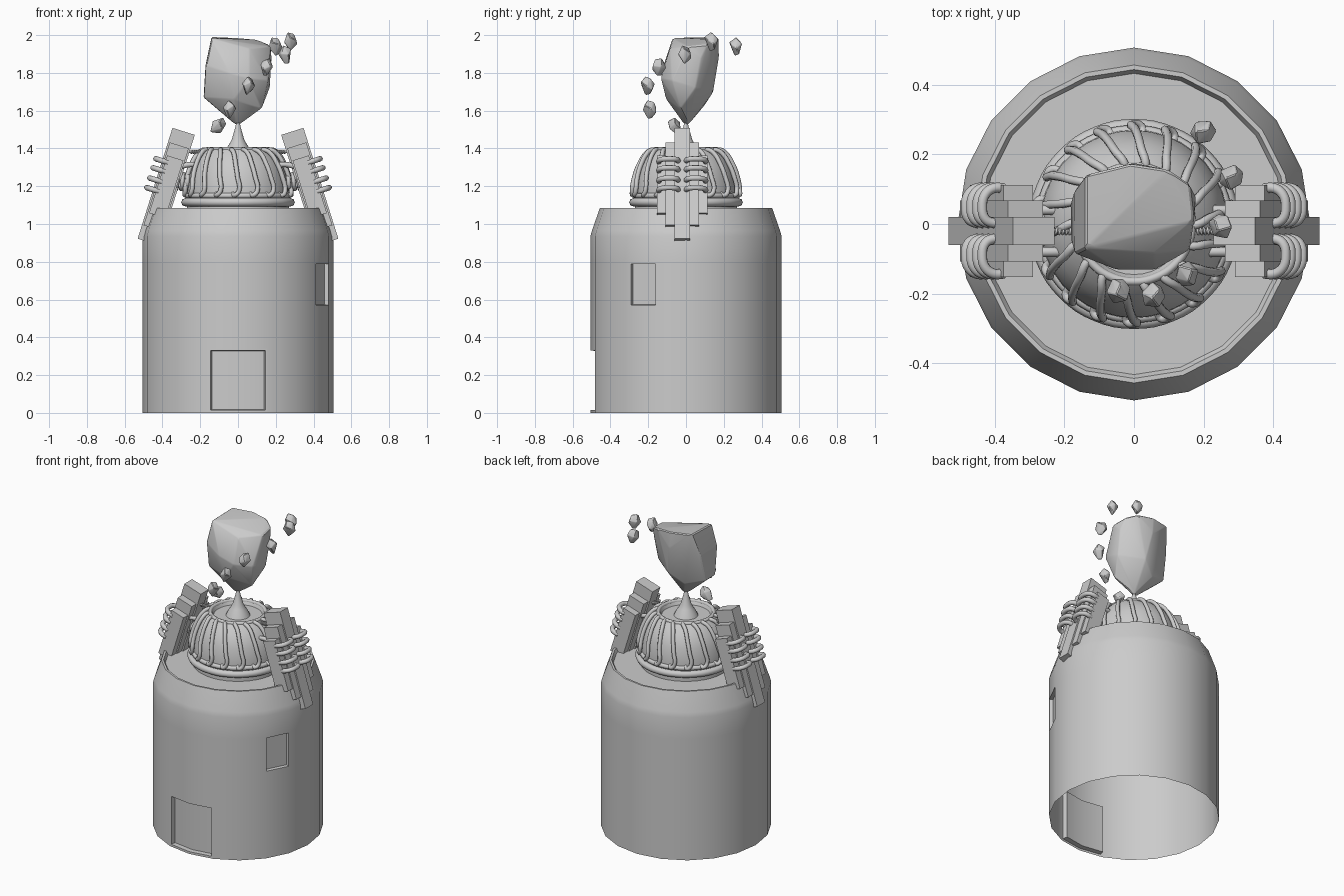
import bpy, bmesh, random
from math import sin, cos, pi, radians
from mathutils import Vector, Matrix

if "Cube" in bpy.data.objects:
    bpy.data.objects.remove(bpy.data.objects["Cube"])

random.seed(4)


def finish(name, bm, angle=35):
    me = bpy.data.meshes.new(name)
    bm.to_mesh(me)
    bm.free()
    me.polygons.foreach_set("use_smooth", [True] * len(me.polygons))
    me.set_sharp_from_angle(angle=radians(angle))
    ob = bpy.data.objects.new(name, me)
    bpy.context.collection.objects.link(ob)
    return ob


def lathe(profile, sides):
    """Revolve (radius, z) points, outside first; radius 0 closes at a point."""
    bm = bmesh.new()
    rings = []
    for r, z in profile:
        if r == 0:
            rings.append([bm.verts.new((0, 0, z))] * sides)
        else:
            rings.append([bm.verts.new((r * cos(2 * pi * i / sides), r * sin(2 * pi * i / sides), z))
                          for i in range(sides)])
    for a, b in zip(rings, rings[1:]):
        for i in range(sides):
            j = (i + 1) % sides
            bm.faces.new(list(dict.fromkeys((a[i], a[j], b[j], b[i]))))
    bm.normal_update()
    return bm


def tubes(name, paths, radius, cyclic=False):
    cu = bpy.data.curves.new(name, 'CURVE')
    cu.dimensions = '3D'
    cu.bevel_depth = radius
    cu.bevel_resolution = 2
    cu.use_fill_caps = True
    cu.resolution_u = 4
    for path in paths:
        sp = cu.splines.new('BEZIER')
        sp.bezier_points.add(len(path) - 1)
        for bp, co in zip(sp.bezier_points, path):
            bp.co = co
            bp.handle_left_type = bp.handle_right_type = 'AUTO'
        sp.use_cyclic_u = cyclic
    ob = bpy.data.objects.new(name, cu)
    bpy.context.collection.objects.link(ob)
    bpy.ops.object.select_all(action='DESELECT')
    ob.select_set(True)
    bpy.context.view_layer.objects.active = ob
    bpy.ops.object.convert(target='MESH')
    me = bpy.context.object.data
    me.polygons.foreach_set("use_smooth", [True] * len(me.polygons))
    me.set_sharp_from_angle(angle=radians(50))


def hull(name, points, bevel):
    bm = bmesh.new()
    for p in points:
        bm.verts.new(p)
    res = bmesh.ops.convex_hull(bm, input=bm.verts[:])
    loose = [v for v in bm.verts if not v.link_faces]
    bmesh.ops.delete(bm, geom=loose, context='VERTS')
    bmesh.ops.dissolve_limit(bm, angle_limit=radians(8), verts=bm.verts[:], edges=bm.edges[:])
    bmesh.ops.recalc_face_normals(bm, faces=bm.faces[:])
    bmesh.ops.bevel(bm, geom=bm.edges[:], offset=bevel, segments=1, affect='EDGES', clamp_overlap=True)
    return finish(name, bm, 28)


def polar(r, deg, z):
    return (r * cos(radians(deg)), r * sin(radians(deg)), z)


# Tower shell: open bottom, tapered shoulder, shallow rim around a floor
bm = lathe([(.506, 0), (.506, .004), (.506, .341), (.506, .565), (.506, .795), (.506, .935),
            (.498, .965), (.456, 1.085), (.443, 1.085), (.432, 1.064), (.24, 1.064), (0, 1.064)], 20)


def recess(x, y, z, reach, margin, depth):
    faces = [f for f in bm.faces if (f.calc_center_median() - Vector((x, y, z))).length < reach]
    bmesh.ops.inset_region(bm, faces=faces, thickness=margin, depth=0, use_even_offset=True)
    bmesh.ops.inset_region(bm, faces=faces, thickness=.002, depth=-depth, use_even_offset=True)


recess(0, -.49, .172, .1, .011, .03)                                  # doorway
recess(.5 * cos(radians(27)), -.5 * sin(radians(27)), .68, .05, .006, .022)  # window
finish("tower_body", bm, 35)

# Dome, recessed cap and central spike
finish("dome", lathe([(.27, 1.06), (.27, 1.16), (.268, 1.2), (.255, 1.27), (.235, 1.32), (.205, 1.365),
                      (.175, 1.395), (.155, 1.395), (.145, 1.375), (0, 1.375)], 36))
finish("spike", lathe([(.075, 1.37), (.058, 1.405), (.045, 1.425), (.032, 1.45), (.015, 1.51),
                       (.007, 1.545), (0, 1.565)], 20), 60)

for name, r, z, t in (("dome_base_ring", .279, 1.115, .022), ("dome_lower_ring", .268, 1.15, .015),
                      ("dome_top_ring", .165, 1.395, .012)):
    tubes(name, [[polar(r, i * 22.5, z) for i in range(16)]], t, True)

# Curved ribs hooked at both ends
rib = [(.255, -4, 1.165), (.281, -2, 1.152), (.285, 3, 1.175), (.273, 1.5, 1.25),
       (.247, -1, 1.32), (.212, -4, 1.375), (.185, -8, 1.393), (.165, -10, 1.392)]
tubes("dome_ribs", [[polar(r, a + i * 20 + 8, z) for r, a, z in rib] for i in range(18)], .0125)

# Tilted clamps on both sides
YC = -.02
for s, side in ((-1, "left"), (1, "right")):
    up = Vector((-s * .30, 0, .954)).normalized()
    out = Vector((s * .954, 0, .30)).normalized()
    yax = Vector((0, 1, 0))
    mid = Vector((s * .38, YC, 1.197))

    def at(n, y, u):
        return mid + out * n + yax * y + up * u

    for k, (thick, width, length) in enumerate(((.124, .08, .615), (.106, .175, .46), (.09, .265, .32))):
        bm = bmesh.new()
        bmesh.ops.create_cube(bm, size=1)
        for v in bm.verts:
            v.co = at(v.co.x * thick, v.co.y * width, v.co.z * length)
        bmesh.ops.recalc_face_normals(bm, faces=bm.faces[:])
        finish(f"{side}_clamp_slab_{k + 1}", bm)

    # looped pipes on the outer face
    loops = []
    for u in (-.035, .018, .075, .125):
        for m in (-1, 1):
            loops.append([at(n, m * y, u) for n, y in ((.03, .122), (.062, .123), (.088, .105),
                                                       (.097, .07), (.088, .035), (.06, .022), (.03, .022))])
    tubes(f"{side}_clamp_pipes", loops, .0145)

    # threaded rod and springs linking clamp to dome
    tubes(f"{side}_link_rod", [[(s * .16, YC, 1.382), (s * .3, YC, 1.382)]], .007)
    for name, zc, x0, x1, rad, turns, t in (("thread", 1.382, .17, .25, .009, 8, .0035),
                                            ("spring", 1.225, .255, .36, .04, 4, .011)):
        tubes(f"{side}_link_{name}", [[(s * (x0 + (x1 - x0) * i / (6 * turns)), YC + rad * cos(i * pi / 3),
                                       zc + rad * sin(i * pi / 3)) for i in range(6 * turns + 1)]], t)
    tubes(f"{side}_inner_pipes", [[(s * .2, YC + d, 1.31), (s * .25, YC + d, 1.315), (s * .32, YC + d, 1.3)]
                                  for d in (-.06, .06)], .014)

# Floating crystal
hull("crystal", [
    (-.14, .14, 1.99), (-.01, .172, 1.985), (.10, .155, 1.975), (.16, .115, 1.95), (.172, .01, 1.94),
    (-.14, -.07, 1.985), (.06, -.085, 1.93), (-.172, .095, 1.84), (.178, .08, 1.88), (.0, .175, 1.88),
    (-.17, -.085, 1.84), (-.05, -.132, 1.80), (.06, -.132, 1.77), (.16, -.075, 1.76),
    (-.182, .06, 1.67), (-.18, -.05, 1.67), (.168, .05, 1.72), (.03, .145, 1.70),
    (.125, -.03, 1.61), (-.02, -.105, 1.66), (-.06, .10, 1.63), (.008, .012, 1.525), (-.012, -.008, 1.525)], .006)

# Ring of small drifting shards
shard = [(-.012, .01, .052), (.018, -.01, .042), (.036, .012, .012), (.03, -.02, -.015), (-.034, -.02, .025),
         (-.036, .02, -.002), (.0, -.036, .006), (.0, .036, .01), (-.012, .0, -.05), (.012, .01, -.045)]
spots = [(.2, .265, 1.94), (.28, .135, 1.965), (.25, -.005, 1.895), (.15, -.145, 1.83),
         (.055, -.203, 1.73), (-.045, -.19, 1.605), (-.105, -.06, 1.517)]
for i, spot in enumerate(spots):
    tilt = Matrix.Rotation(random.uniform(-.3, .3) + (1.0 if i == 6 else 0), 3, 'Y')
    turn = Matrix.Rotation(random.uniform(0, 6.28), 3, 'Z')
    hull(f"shard_{i + 1}", [Vector(spot) + tilt @ turn @ Vector(p) for p in shard], .003)
